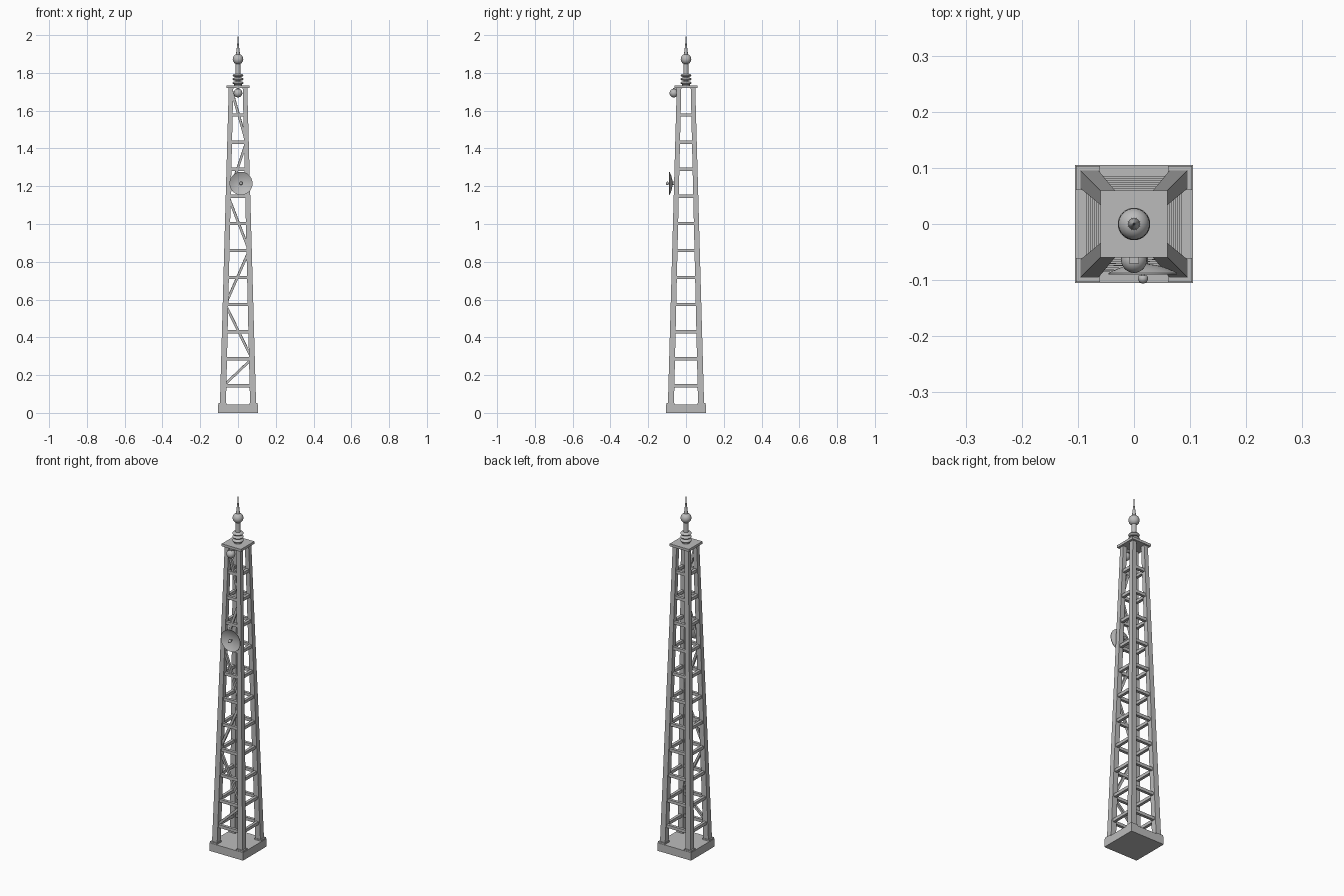
import bpy, bmesh, math
from mathutils import Vector, Matrix

if "Cube" in bpy.data.objects:
    bpy.data.objects.remove(bpy.data.objects["Cube"])

mat = bpy.data.materials.new("steel_grey")
mat.diffuse_color = (0.5, 0.5, 0.5, 1)
mat.use_nodes = True
mat.node_tree.nodes["Principled BSDF"].inputs["Base Color"].default_value = mat.diffuse_color

TOP, BAYS = 1.72, 12


def centre(z):
    """Distance of a leg's axis from the tower axis at height z."""
    return 0.081 - (0.081 - 0.037) * z / TOP


def finish(name, bm, smooth=False):
    bmesh.ops.recalc_face_normals(bm, faces=bm.faces)
    me = bpy.data.meshes.new(name)
    bm.to_mesh(me)
    bm.free()
    me.materials.append(mat)
    ob = bpy.data.objects.new(name, me)
    bpy.context.collection.objects.link(ob)
    if smooth:
        bpy.ops.object.select_all(action='DESELECT')
        bpy.context.view_layer.objects.active = ob
        ob.select_set(True)
        bpy.ops.object.shade_smooth_by_angle(angle=math.radians(40))
    return ob


def add_box(bm, c, size):
    m = Matrix.Translation(c) @ Matrix.Diagonal((*size, 1))
    bmesh.ops.create_cube(bm, size=1, matrix=m)


def add_bar(bm, a, b, w, h):
    """Rectangular bar between two points."""
    a, b = Vector(a), Vector(b)
    d = b - a
    rot = d.to_track_quat('X', 'Z').to_matrix().to_4x4()
    m = Matrix.Translation((a + b) / 2) @ rot @ Matrix.Diagonal((d.length, w, h, 1))
    bmesh.ops.create_cube(bm, size=1, matrix=m)


def lathe(name, profile, loc=(0, 0, 0), rot=None, steps=32):
    """Spin an (r, z) profile about z."""
    bm = bmesh.new()
    vs = [bm.verts.new((r, 0, z)) for r, z in profile]
    es = [bm.edges.new(p) for p in zip(vs, vs[1:])]
    bmesh.ops.spin(bm, geom=vs + es, cent=(0, 0, 0), axis=(0, 0, 1),
                   angle=2 * math.pi, steps=steps)
    bmesh.ops.remove_doubles(bm, verts=bm.verts, dist=1e-5)
    m = Matrix.Translation(loc) @ (rot or Matrix())
    bmesh.ops.transform(bm, matrix=m, verts=bm.verts)
    return finish(name, bm, True)


def ball(r, z=0, n=14):
    return [(r * math.sin(math.pi * i / n), z - r * math.cos(math.pi * i / n))
            for i in range(n + 1)]


# base slab and top platform
bm = bmesh.new()
add_box(bm, (0, 0, 0.0225), (0.21, 0.21, 0.045))
finish("base_slab", bm)
bm = bmesh.new()
add_box(bm, (0, 0, 1.726), (0.12, 0.12, 0.014))
finish("top_platform", bm)

corners = [(-1, -1), (1, -1), (1, 1), (-1, 1)]

# foot plates
bm = bmesh.new()
for sx, sy in corners:
    add_box(bm, (sx * 0.082, sy * 0.082, 0.048), (0.042, 0.042, 0.01))
finish("foot_plates", bm)

# tapered corner legs
bm = bmesh.new()
for sx, sy in corners:
    rings = []
    for z, h in ((0.04, 0.016), (TOP, 0.012)):
        c = centre(z)
        rings.append([bm.verts.new((sx * c + h * a, sy * c + h * b, z)) for a, b in corners])
    lo, hi = rings
    bm.faces.new(lo)
    bm.faces.new(hi)
    for i in range(4):
        j = (i + 1) % 4
        bm.faces.new((lo[i], lo[j], hi[j], hi[i]))
finish("corner_legs", bm)

# horizontal ring beams
bm = bmesh.new()
for k in range(1, BAYS):
    z = TOP * k / BAYS
    c = centre(z)
    for i in range(4):
        p, q = corners[i], corners[(i + 1) % 4]
        add_bar(bm, (p[0] * c, p[1] * c, z), (q[0] * c, q[1] * c, z), 0.016, 0.017)
finish("ring_beams", bm)

# zigzag braces on the front side
bm = bmesh.new()
nodes = [1, 2, 4, 6, 8, 10, 12]
pts = []
for n, k in enumerate(nodes):
    z = TOP * k / BAYS
    c = centre(z)
    pts.append(((-1 if n % 2 == 0 else 1) * c, -c, z))
for a, b in zip(pts, pts[1:]):
    add_bar(bm, a, b, 0.013, 0.013)
finish("front_braces", bm)

# dish with feed ball and mount (lathe axis turned to face the front)
to_front = Matrix.Rotation(math.radians(90), 4, 'X')
R = 0.061
bowl = [(R * i / 8, 0.016 * (i / 8) ** 2) for i in range(9)]
bowl += [(r, z - 0.003) for r, z in reversed(bowl)]
lathe("dish", bowl, (0.016, -0.074, 1.215), to_front, 40)
lathe("dish_feed", [(0, 0), (0.003, 0), (0.003, 0.018)] + ball(0.009, 0.023)[4:],
      (0.016, -0.074, 1.215), to_front, 16)
lathe("dish_mount", [(0, -0.024), (0.009, -0.024), (0.009, 0), (0, 0)],
      (0.016, -0.074, 1.215), to_front, 16)

# lamp ball hanging on the front under the platform
lathe("lamp_ball", ball(0.023), (0, -0.064, 1.693))
bm = bmesh.new()
add_box(bm, (0, -0.053, 1.712), (0.018, 0.034, 0.014))
finish("lamp_bracket", bm)

# mast with insulator discs, ball and spike
lathe("mast", [(0, 1.73), (0.02, 1.73), (0.02, 1.738), (0.013, 1.742),
               (0.013, 1.82), (0.011, 1.9), (0, 1.9)])
for i, z in enumerate((1.747, 1.767, 1.787)):
    lathe("insulator_disc_%d" % (i + 1),
          [(0, z - 0.008), (0.018, z - 0.008), (0.026, z - 0.005), (0.029, z),
           (0.026, z + 0.005), (0.018, z + 0.008), (0, z + 0.008)])
lathe("mast_ball", ball(0.028, 1.873))
lathe("spike", [(0, 1.895), (0.011, 1.895), (0.004, 1.955), (0.003, 1.96),
                (0.001, 2.0), (0, 2.0)], steps=16)
